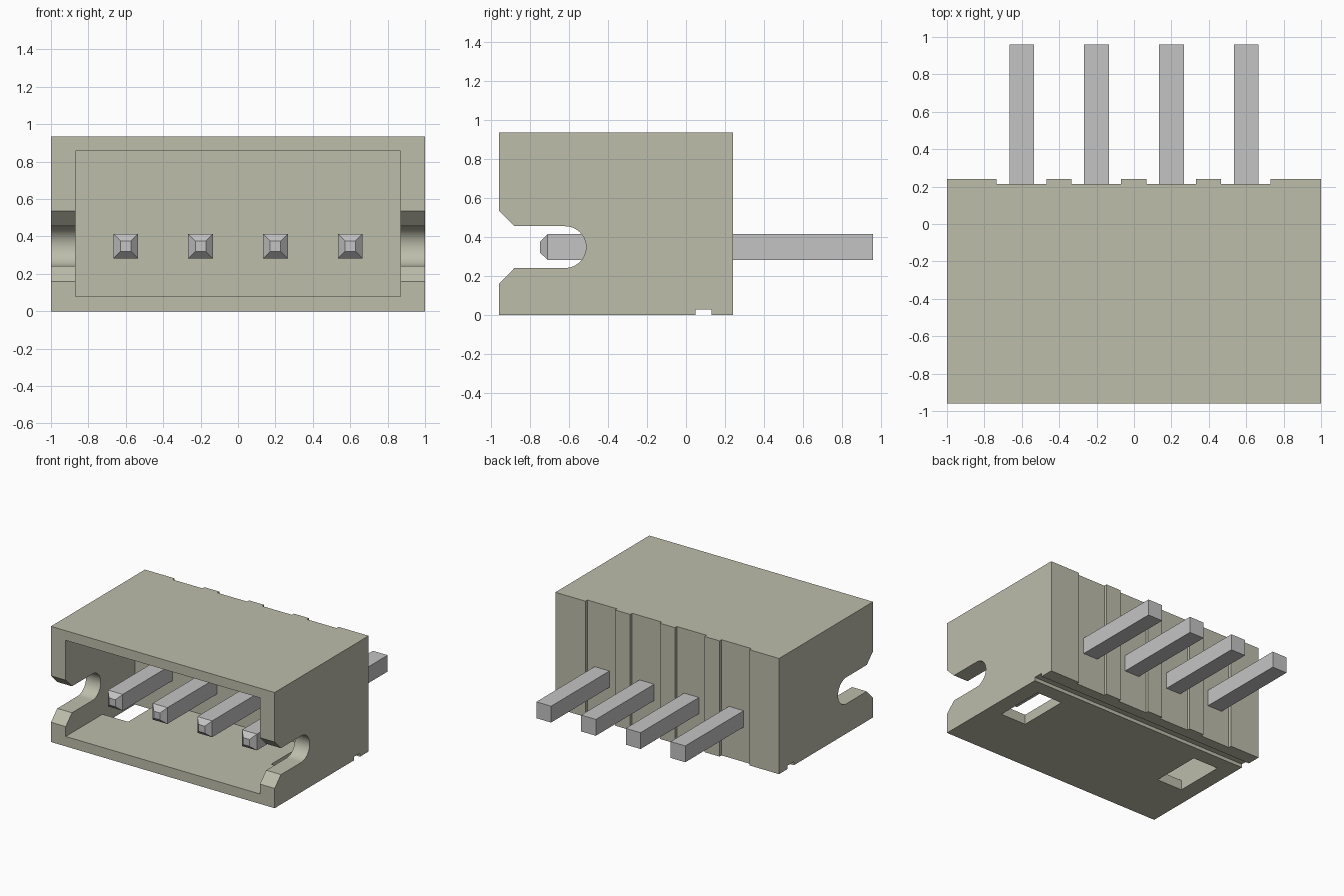
import bpy, bmesh, math
from mathutils import Vector

cube = bpy.data.objects.get("Cube")
if cube:
    bpy.data.objects.remove(cube, do_unlink=True)


def material(name, rgb):
    m = bpy.data.materials.new(name)
    m.use_nodes = True
    m.diffuse_color = (*rgb, 1)
    bsdf = next(n for n in m.node_tree.nodes if n.type == 'BSDF_PRINCIPLED')
    bsdf.inputs["Base Color"].default_value = (*rgb, 1)
    return m


BEIGE = material("warm beige plastic", (0.51, 0.51, 0.41))
METAL = material("grey metal", (0.55, 0.55, 0.55))


def make_object(name, bm, mat):
    bmesh.ops.recalc_face_normals(bm, faces=bm.faces[:])
    mesh = bpy.data.meshes.new(name)
    bm.to_mesh(mesh)
    bm.free()
    mesh.materials.append(mat)
    ob = bpy.data.objects.new(name, mesh)
    bpy.context.collection.objects.link(ob)
    return ob


def box_bm(x0, x1, y0, y1, z0, z1):
    bm = bmesh.new()
    bmesh.ops.create_cube(bm, size=1)
    for v in bm.verts:
        v.co = Vector((x0 if v.co.x < 0 else x1,
                       y0 if v.co.y < 0 else y1,
                       z0 if v.co.z < 0 else z1))
    return bm


def activate(ob):
    bpy.ops.object.select_all(action='DESELECT')
    ob.select_set(True)
    bpy.context.view_layer.objects.active = ob


def cut_box(target, *bounds):
    """Subtract a box from the target and discard the cutter."""
    cutter = make_object("cutter", box_bm(*bounds), BEIGE)
    cutter.hide_render = True
    mod = target.modifiers.new("cut", 'BOOLEAN')
    mod.operation = 'DIFFERENCE'
    mod.solver = 'EXACT'
    mod.object = cutter
    activate(target)
    bpy.ops.object.modifier_apply(modifier=mod.name)
    bpy.data.objects.remove(cutter, do_unlink=True)


FRONT, BACK, TOP = -0.96, 0.24, 0.935
PIN_X = (-0.6, -0.2, 0.2, 0.6)
PIN_Z = 0.348

# Housing: side profile (y, z) with the round-ended slot and the bottom groove
SLOT_R, SLOT_Y = 0.107, -0.62
arc = [(SLOT_Y + SLOT_R * math.cos(a), PIN_Z + SLOT_R * math.sin(a))
       for a in (math.radians(-90 + 180 * i / 24) for i in range(25))]
profile = [(FRONT, 0), (0.05, 0), (0.05, 0.028), (0.13, 0.028), (0.13, 0),
           (BACK, 0), (BACK, TOP), (FRONT, TOP), (FRONT, 0.535),
           (-0.88, PIN_Z + SLOT_R)] + arc[::-1] + [(-0.88, PIN_Z - SLOT_R), (FRONT, 0.16)]
bm = bmesh.new()
side = bm.faces.new([bm.verts.new((-1, y, z)) for y, z in profile])
ext = bmesh.ops.extrude_face_region(bm, geom=[side])
bmesh.ops.translate(bm, vec=(2, 0, 0),
                    verts=[e for e in ext["geom"] if isinstance(e, bmesh.types.BMVert)])
housing = make_object("housing", bm, BEIGE)

# Front cavity
cut_box(housing, -0.868, 0.868, FRONT - 0.1, -0.075, 0.08, 0.857)
# Windows through the floor
for s in (-1, 1):
    x0, x1 = sorted((s * 0.64, s * 0.868))
    cut_box(housing, x0, x1, -0.49, -0.075, -0.1, 0.12)
# Shallow full-height recesses behind each pin
for x in PIN_X:
    cut_box(housing, x - 0.134, x + 0.131, 0.215, BACK + 0.1, -0.1, TOP + 0.1)
activate(housing)
bpy.ops.object.shade_smooth_by_angle(angle=math.radians(30))

# Square pins with tapered front tips
HALF, TIP = 0.066, 0.028
for i, x in enumerate(PIN_X):
    bm = box_bm(x - HALF, x + HALF, -0.71, 0.96, PIN_Z - HALF, PIN_Z + HALF)
    bm.faces.ensure_lookup_table()
    front = min(bm.faces, key=lambda f: f.calc_center_median().y)
    ext = bmesh.ops.extrude_discrete_faces(bm, faces=[front])["faces"][0]
    for v in ext.verts:
        v.co = Vector((x + (v.co.x - x) * TIP / HALF, -0.75,
                       PIN_Z + (v.co.z - PIN_Z) * TIP / HALF))
    make_object(f"pin_{i + 1}", bm, METAL)
